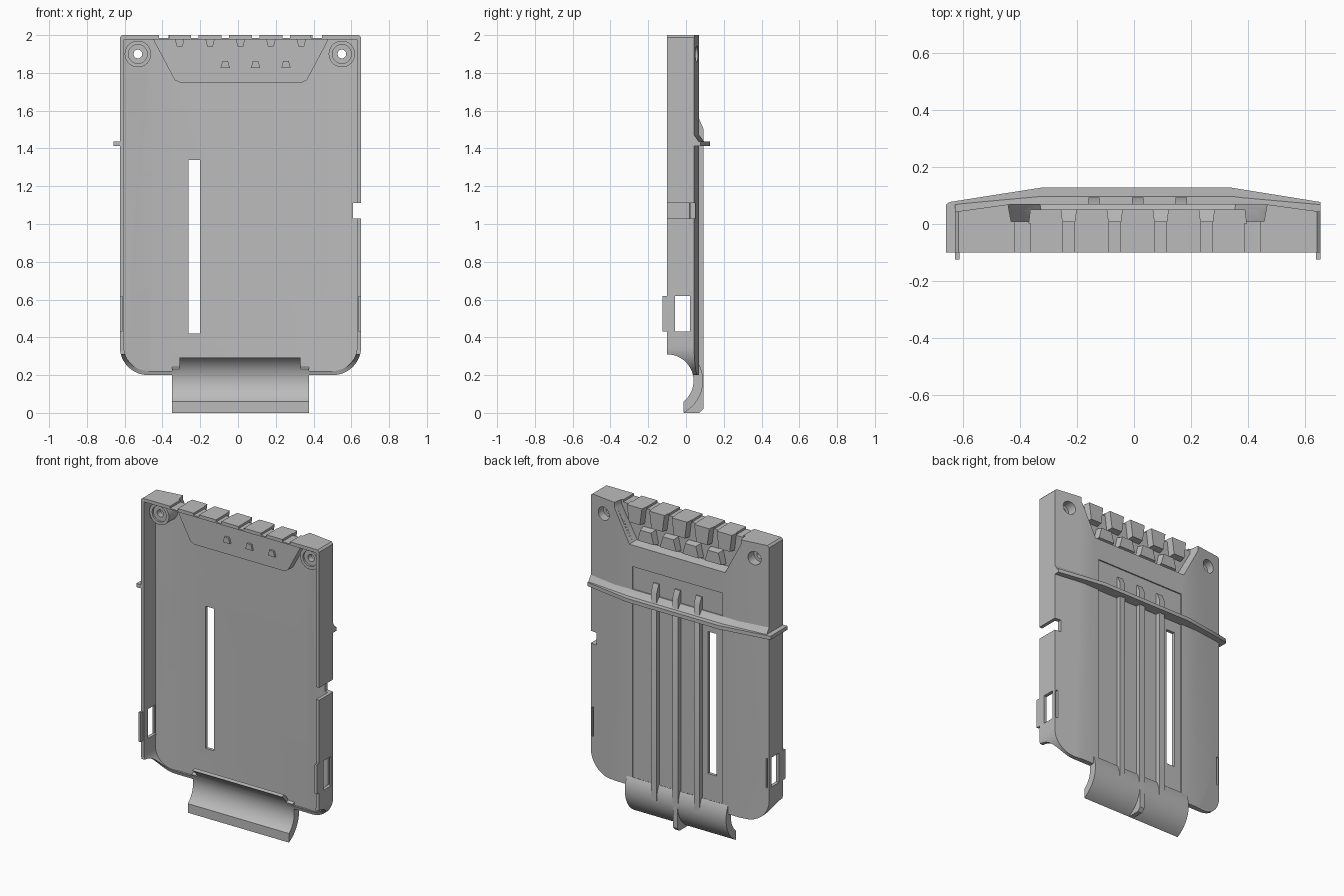
import bpy, bmesh
from math import sin, cos, radians, pi

if "Cube" in bpy.data.objects:
    bpy.data.objects.remove(bpy.data.objects["Cube"])

grey = bpy.data.materials.new("plain grey")
grey.use_nodes = True
GREY = (0.5, 0.5, 0.5, 1)
grey.diffuse_color = GREY
for node in grey.node_tree.nodes:
    if node.type == 'BSDF_PRINCIPLED':
        node.inputs["Base Color"].default_value = GREY

LEFT, RIGHT, TOP, BOTTOM = -0.626, 0.652, 2.0, 0.2
MID = (LEFT + RIGHT) / 2
PIPE_Y, PIPE_Z = -0.1, 0.17


def loft(name, p0, p1, axis, a, b):
    """Solid between two matching profiles lying at a and b along an axis."""
    place = {'x': lambda p, t: (t, p[0], p[1]),
             'y': lambda p, t: (p[0], t, p[1]),
             'z': lambda p, t: (p[0], p[1], t)}[axis]
    bm = bmesh.new()
    v0 = [bm.verts.new(place(p, a)) for p in p0]
    v1 = [bm.verts.new(place(p, b)) for p in p1]
    bm.faces.new(v0)
    bm.faces.new(v1[::-1])
    n = len(v0)
    for i in range(n):
        bm.faces.new((v0[i], v0[(i + 1) % n], v1[(i + 1) % n], v1[i]))
    bmesh.ops.recalc_face_normals(bm, faces=bm.faces)
    mesh = bpy.data.meshes.new(name)
    bm.to_mesh(mesh)
    bm.free()
    obj = bpy.data.objects.new(name, mesh)
    bpy.context.collection.objects.link(obj)
    mesh.materials.append(grey)
    return obj


def prism(name, pts, axis, a, b):
    return loft(name, pts, pts, axis, a, b)


def box(name, x0, x1, y0, y1, z0, z1):
    return prism(name, [(x0, y0), (x1, y0), (x1, y1), (x0, y1)], 'z', z0, z1)


def arc(cx, cy, r, a0, a1, n):
    steps = [radians(a0 + (a1 - a0) * i / n) for i in range(n + 1)]
    return [(cx + r * cos(t), cy + r * sin(t)) for t in steps]


def disc(name, x, z, r, y0, y1):
    return prism(name, arc(x, z, r, 0, 348.75, 31), 'y', y0, y1)


def boolean(targets, cutter, op='DIFFERENCE'):
    for obj in targets:
        mod = obj.modifiers.new("cut", 'BOOLEAN')
        mod.operation, mod.object, mod.solver = op, cutter, 'EXACT'
        bpy.context.view_layer.objects.active = obj
        bpy.ops.object.modifier_apply(modifier=mod.name)
    bpy.data.objects.remove(cutter)


def section(d, side_y, flat_y, front_y):
    """Cross-section of the shell: flat back with sloping shoulders."""
    return [(LEFT + d, front_y), (RIGHT - d, front_y), (RIGHT - d, side_y),
            (0.455 + d, flat_y), (-0.43 - d, flat_y), (LEFT + d, side_y)]


def outline(d):
    """Front outline with rounded bottom corners, inset by d."""
    r = 0.15 - d
    bot = [(LEFT + 0.15, BOTTOM + 0.15), (RIGHT - 0.15, BOTTOM + 0.15)]
    top = [(RIGHT - 0.012, TOP), (LEFT + 0.012, TOP)]
    if d:
        top = [(RIGHT - d, TOP - d), (LEFT + d, TOP - d)]
    else:
        top = [(RIGHT, TOP - 0.012)] + top + [(LEFT, TOP - 0.012)]
    return arc(*bot[0], r, 180, 270, 12) + arc(*bot[1], r, 270, 360, 12) + top


# Shell: solid tray, hollowed from the front
shell = prism("shell", section(0, 0.043, 0.07, -0.1), 'z', BOTTOM - 0.05, TOP + 0.05)
boolean([shell], prism("trim", outline(0), 'y', -0.3, 0.3), 'INTERSECT')
cavity = prism("cavity", section(0.022, 0.018, 0.042, -0.3), 'z', 0, TOP + 0.05)
boolean([cavity], prism("trim", outline(0.022), 'y', -0.5, 0.3), 'INTERSECT')
boolean([shell], cavity)
boolean([shell], prism("pipe", arc(PIPE_Y, PIPE_Z, 0.14, 0, 354.375, 63), 'x', -1, 1))

# Shallow panel in the back and the long slot
boolean([shell], box("panel", -0.31, 0.335, 0.062, 0.2, 0.15, 1.62))
boolean([shell], box("slot", -0.262, -0.202, -0.2, 0.2, 0.42, 1.34))

# Side windows with front tabs, and the notch in the left wall
for side, edge in (("right", LEFT), ("left", RIGHT)):
    s = 1 if edge < 0 else -1
    boolean([shell], box("window", edge - 0.1, edge + 0.1, -0.058, 0.02, 0.43, 0.62))
    xs = sorted((edge + s * 0.010, edge + s * 0.022))
    boolean([shell], box("slit", *xs, 0, 0.2, 0.43, 0.62))
    xs = sorted((edge, edge + s * 0.015))
    box(side + "_tab", *xs, -0.125, -0.058, 0.43, 0.62)
boolean([shell], box("notch", 0.608, 0.7, -0.2, 0.2, 1.03, 1.11))

# Grip pan: raised on the inside, recessed on the back
pan = prism("grip_pan", [(-0.45, 1.985), (-0.44, 1.96), (-0.335, 1.762), (-0.305, 1.748),
                         (0.335, 1.748), (0.365, 1.762), (0.47, 1.96), (0.48, 1.985)],
            'y', -0.01, 0.05)
deep = [(-0.43, 2.05), (-0.43, 1.97), (-0.318, 1.77), (0.345, 1.77), (0.455, 1.97), (0.455, 2.05)]
wide = [(x + (-0.012 if x < 0 else 0.012), z - (0.012 if z < 1.9 else 0)) for x, z in deep]
boolean([shell, pan], loft("recess", deep, wide, 'y', 0.008, 0.075))


def grip_block(name, x, z0, z1, w0, w1, inset):
    def face(d):
        top = z1 - (d if z1 < TOP else 0)
        return [(x - w0 + d, z0 + d), (x + w0 - d, z0 + d), (x + w1 - d, top), (x - w1 + d, top)]
    loft(name, face(0), face(inset), 'y', 0.002, 0.05)


for i in range(5):
    x = MID + (i - 2) * 0.161
    grip_block("upper_grip_block", x, 1.885, TOP, 0.045, 0.06, 0.006)
    prism("upper_catch", [(x - 0.025, 1.979), (x + 0.025, 1.979),
                          (x + 0.015, 1.94), (x - 0.015, 1.94)], 'y', -0.022, -0.005)
for i in range(4):
    x = MID + (i - 1.5) * 0.161
    grip_block("lower_grip_block", x, 1.78, 1.868, 0.066, 0.046, 0.008)
for i in range(3):
    x = MID + 0.08 + (i - 1) * 0.161
    prism("lower_catch", [(x - 0.025, 1.825), (x + 0.025, 1.825),
                          (x + 0.015, 1.862), (x - 0.015, 1.862)], 'y', -0.022, -0.005)
for i in range(6):
    x = MID + (i - 2.5) * 0.161
    w = 0.028 if i in (0, 5) else 0.02
    boolean([shell], box("top_slot", x - w, x + w, -0.2, 0.04, 1.986, 2.1))

# Screw bosses in the upper corners
for side, x in (("right", -0.53), ("left", 0.55)):
    boss = disc(side + "_boss", x, 1.9, 0.07, -0.05, 0.044)
    boolean([boss], disc("front_bore", x, 1.9, 0.05, -0.2, -0.038))
    boolean([boss, shell], disc("back_bore", x, 1.9, 0.043, 0.0, 0.2))
    boolean([boss], disc("through_hole", x, 1.9, 0.023, -0.2, 0.2))

# Cross flange on the back with a sloping fillet above it
inner = [(RIGHT, 0.03), (0.455, 0.055), (-0.43, 0.055), (LEFT, 0.03)]
prism("cross_flange", inner + [(-0.658, 0.035), (-0.658, 0.068), (-0.645, 0.077),
                               (-0.32, 0.128), (0.335, 0.128), (RIGHT, 0.077)], 'z', 1.412, 1.436)
base = [(LEFT, 0.072), (-0.32, 0.1), (0.335, 0.1), (RIGHT, 0.072)]
tip = [(LEFT, 0.043), (-0.43, 0.069), (0.455, 0.069), (RIGHT, 0.043)]
loft("flange_fillet", inner + base, inner + tip, 'z', 1.43, 1.472)
box("side_flange", -0.658, LEFT + 0.01, -0.1, 0.068, 1.412, 1.436)

# Vertical ribs on the back
for i in range(3):
    x = MID + (i - 1) * 0.153
    prism("back_rib", [(0.055, 0.2), (0.092, 0.16), (0.092, 1.505), (0.07, 1.555), (0.055, 1.555)],
          'x', x - 0.02, x + 0.02)

# Curved clip under the shell, its inner lip and the central fin
prism("clip", arc(PIPE_Y, PIPE_Z, 0.14, 27, -52, 24) + arc(PIPE_Y, PIPE_Z, 0.19, -63, 27, 24),
      'x', -0.35, 0.375)
prism("clip_lip", arc(PIPE_Y, PIPE_Z, 0.14, 58, 12, 12) + arc(PIPE_Y, PIPE_Z, 0.16, 12, 50, 12),
      'x', -0.31, 0.33)
prism("clip_fin", arc(PIPE_Y, PIPE_Z, 0.175, -58, 5, 12) + [(0.092, 0.17), (0.092, 0.022), (0.07, 0), (-0.01, 0)],
      'x', MID - 0.016, MID + 0.016)

# Smooth the round surfaces, keep the edges crisp
bpy.ops.object.select_all(action='DESELECT')
for obj in bpy.context.scene.objects:
    if obj.type == 'MESH':
        obj.select_set(True)
        bpy.context.view_layer.objects.active = obj
bpy.ops.object.shade_smooth_by_angle(angle=pi / 6)
